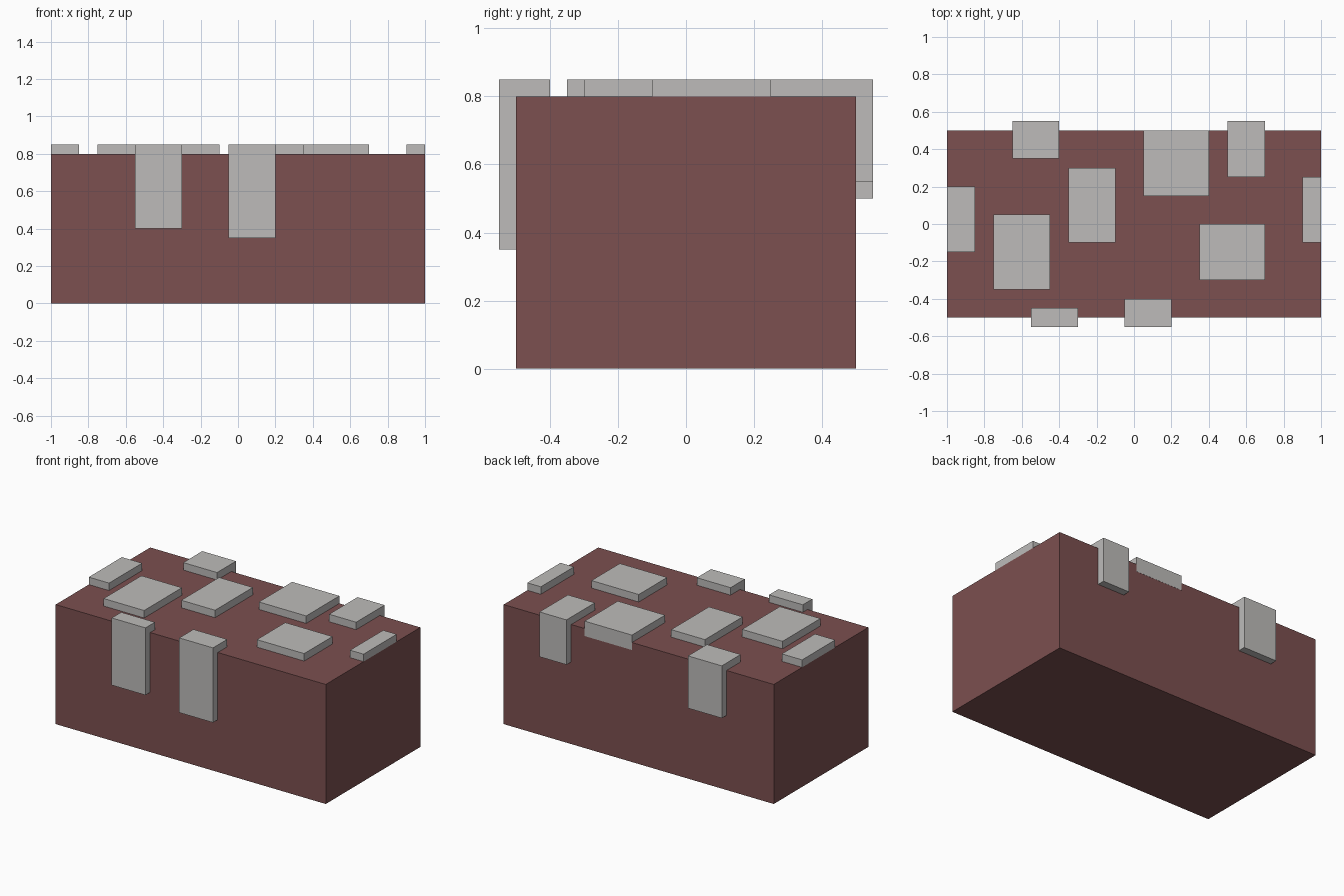
import bpy
import bmesh

if "Cube" in bpy.data.objects:
    bpy.data.objects.remove(bpy.data.objects["Cube"], do_unlink=True)


def material(name, rgb):
    mat = bpy.data.materials.new(name)
    mat.use_nodes = True
    mat.diffuse_color = (*rgb, 1)
    bsdf = next(n for n in mat.node_tree.nodes if n.type == 'BSDF_PRINCIPLED')
    bsdf.inputs["Base Color"].default_value = (*rgb, 1)
    return mat


BROWN = material("reddish brown", (0.20, 0.08, 0.08))
GREY = material("pale grey", (0.51, 0.50, 0.49))

BODY_TOP, CAP_TOP = 0.80, 0.85
HALF_DEPTH = 0.50


def prism(name, x0, x1, profile, mat):
    """Extrude a closed (y, z) profile along x."""
    bm = bmesh.new()
    face = bm.faces.new([bm.verts.new((x0, y, z)) for y, z in profile])
    ext = bmesh.ops.extrude_face_region(bm, geom=[face])
    verts = [g for g in ext["geom"] if isinstance(g, bmesh.types.BMVert)]
    bmesh.ops.translate(bm, vec=(x1 - x0, 0, 0), verts=verts)
    bmesh.ops.recalc_face_normals(bm, faces=bm.faces[:])
    mesh = bpy.data.meshes.new(name)
    bm.to_mesh(mesh)
    bm.free()
    mesh.materials.append(mat)
    obj = bpy.data.objects.new(name, mesh)
    bpy.context.collection.objects.link(obj)
    return obj


def box(name, x0, x1, y0, y1, z0, z1, mat):
    return prism(name, x0, x1, [(y0, z0), (y1, z0), (y1, z1), (y0, z1)], mat)


def drip(name, x0, x1, inner, outer, bottom):
    """L-shaped patch lying on the top and hanging over a long side."""
    wall = HALF_DEPTH if outer > 0 else -HALF_DEPTH
    prism(name, x0, x1, [(inner, CAP_TOP), (outer, CAP_TOP), (outer, bottom),
                         (wall, bottom), (wall, BODY_TOP), (inner, BODY_TOP)], GREY)


# Main block
box("body_block", -1, 1, -HALF_DEPTH, HALF_DEPTH, 0, BODY_TOP, BROWN)

# Flat patches on the top
patches = {
    "left_edge_patch": (0.90, 1.00, -0.10, 0.25),
    "right_edge_patch": (-1.00, -0.85, -0.15, 0.20),
    "front_left_patch": (0.35, 0.70, -0.30, 0.00),
    "front_right_patch": (-0.75, -0.45, -0.35, 0.05),
    "middle_patch": (-0.35, -0.10, -0.10, 0.30),
}
for name, (x0, x1, y0, y1) in patches.items():
    box(name, x0, x1, y0, y1, BODY_TOP, CAP_TOP, GREY)

# Thicker patch level with the back wall
drip("back_edge_patch", 0.05, 0.40, 0.15, HALF_DEPTH + 0.001, 0.75)

# Patches that hang over the front and back
drip("front_right_drip", -0.55, -0.30, -0.45, -0.55, 0.40)
drip("front_middle_drip", -0.05, 0.20, -0.40, -0.55, 0.35)
drip("back_right_drip", -0.65, -0.40, 0.35, 0.55, 0.50)
drip("back_left_drip", 0.50, 0.70, 0.25, 0.55, 0.55)
